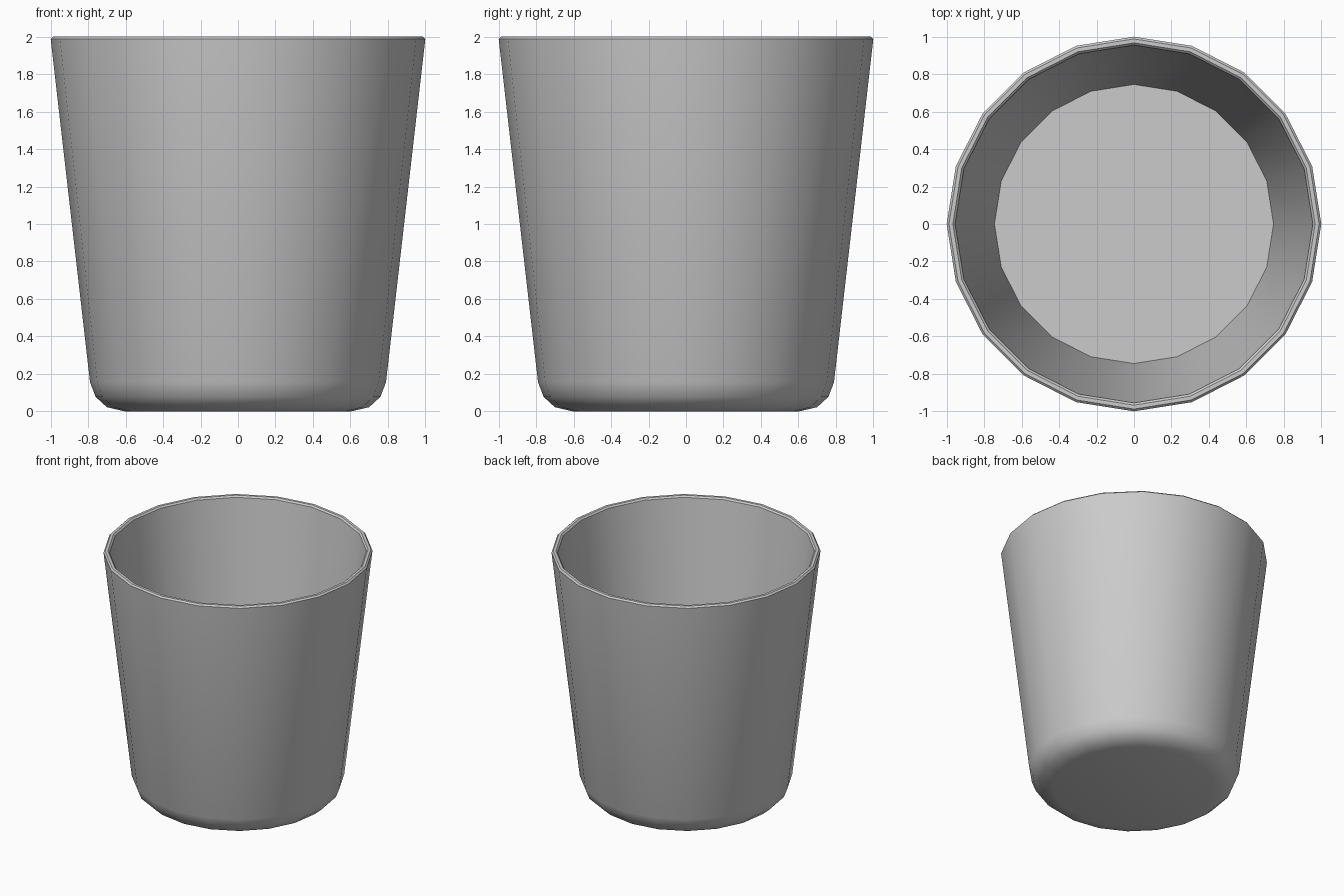
import bpy, bmesh, math

if "Cube" in bpy.data.objects:
    bpy.data.objects.remove(bpy.data.objects["Cube"])

SIDES = 20
# Half section (radius, height): underside, rounded foot, wall, lip, inside wall
PROFILE = [(0.605, 0.0), (0.70, 0.022), (0.76, 0.077), (0.79, 0.155),
           (1.0, 1.988), (0.988, 2.0), (0.967, 2.0), (0.955, 1.988),
           (0.745, 0.16)]

# Cup: lathe the section into rings, cap underside and inner floor
bm = bmesh.new()
rings = []
for r, z in PROFILE:
    rings.append([bm.verts.new((r * math.cos(2 * math.pi * i / SIDES),
                                r * math.sin(2 * math.pi * i / SIDES), z))
                  for i in range(SIDES)])
for low, high in zip(rings, rings[1:]):
    for i in range(SIDES):
        j = (i + 1) % SIDES
        bm.faces.new((low[i], low[j], high[j], high[i]))
bm.faces.new(rings[0][::-1])
bm.faces.new(rings[-1])
bmesh.ops.recalc_face_normals(bm, faces=bm.faces)

mesh = bpy.data.meshes.new("cup")
bm.to_mesh(mesh)
bm.free()
cup = bpy.data.objects.new("cup", mesh)
bpy.context.collection.objects.link(cup)

# Smooth wall and foot, crisp lip and inner floor
bpy.context.view_layer.objects.active = cup
cup.select_set(True)
bpy.ops.object.shade_smooth_by_angle(angle=math.radians(35))
